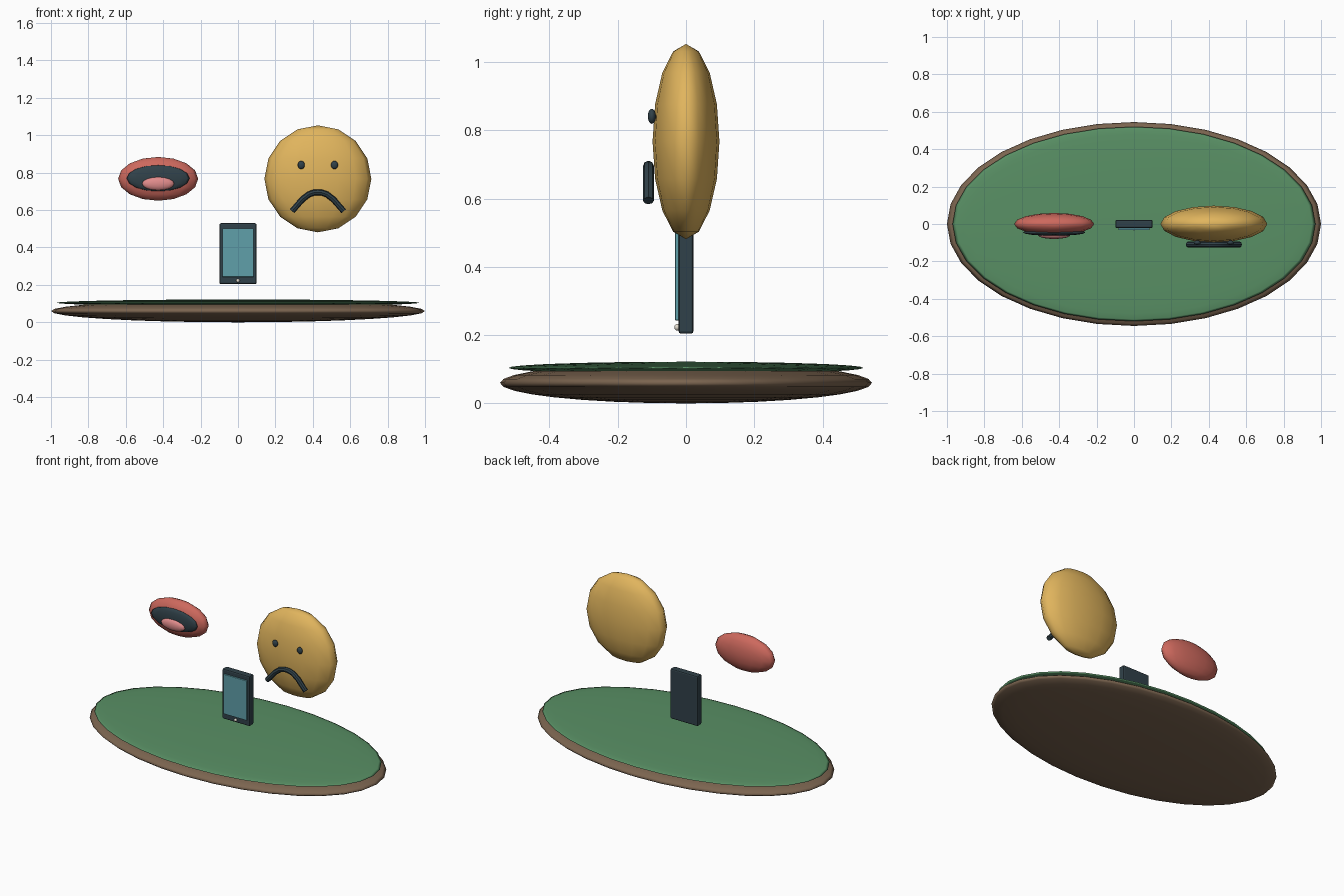
import bpy, bmesh
from mathutils import Matrix, Vector

if "Cube" in bpy.data.objects:
    bpy.data.objects.remove(bpy.data.objects["Cube"])


def mat(name, rgb):
    m = bpy.data.materials.new(name)
    m.diffuse_color = (*rgb, 1)
    m.use_nodes = True
    m.node_tree.nodes["Principled BSDF"].inputs["Base Color"].default_value = m.diffuse_color
    return m


GREEN = mat("green", (0.10, 0.28, 0.13))
BROWN = mat("brown", (0.20, 0.13, 0.08))
YELLOW = mat("yellow", (0.75, 0.46, 0.11))
RED = mat("red", (0.61, 0.14, 0.11))
DARK = mat("dark", (0.03, 0.053, 0.067))
TEAL = mat("teal", (0.115, 0.35, 0.40))
PINK = mat("pink", (0.75, 0.26, 0.26))
CREAM = mat("cream", (0.80, 0.75, 0.65))


def add(name, bm, material, smooth=True):
    me = bpy.data.meshes.new(name)
    for f in bm.faces:
        f.smooth = smooth
    bm.to_mesh(me)
    bm.free()
    me.materials.append(material)
    ob = bpy.data.objects.new(name, me)
    bpy.context.collection.objects.link(ob)
    return ob


def ellipsoid(name, loc, radii, material, seg=16, rings=8):
    bm = bmesh.new()
    bmesh.ops.create_uvsphere(bm, u_segments=seg, v_segments=rings, radius=1,
                              matrix=Matrix.LocRotScale(Vector(loc), None, Vector(radii)))
    return add(name, bm, material)


def box(name, loc, size, material, bevel):
    bm = bmesh.new()
    bmesh.ops.create_cube(bm, size=1, matrix=Matrix.LocRotScale(Vector(loc), None, Vector(size)))
    bmesh.ops.bevel(bm, geom=bm.edges[:], offset=bevel, segments=2, profile=0.5, affect='EDGES')
    return add(name, bm, material, False)


# Base: earth disc with a grass layer
ellipsoid("base_disc", (0, 0, 0.06), (1.0, 0.545, 0.06), BROWN, 32, 16)
ellipsoid("grass_layer", (0, 0, 0.104), (0.97, 0.52, 0.018), GREEN, 32, 16)

# Phone
box("phone_body", (0, 0, 0.367), (0.198, 0.044, 0.326), DARK, 0.008)
box("phone_screen", (0, -0.025, 0.372), (0.168, 0.014, 0.258), TEAL, 0.002)
ellipsoid("phone_button", (0, -0.026, 0.223), (0.01, 0.008, 0.01), CREAM)

# Open mouth
ellipsoid("lips", (-0.427, 0, 0.767), (0.214, 0.059, 0.117), RED)
ellipsoid("mouth_opening", (-0.427, -0.045, 0.77), (0.168, 0.018, 0.07), DARK)
ellipsoid("tongue", (-0.427, -0.06, 0.741), (0.086, 0.02, 0.036), PINK)

# Sad face
fx = 0.427
ellipsoid("face", (fx, 0, 0.767), (0.286, 0.098, 0.286), YELLOW)
for side, name in ((-1, "left_eye"), (1, "right_eye")):
    ellipsoid(name, (fx + side * 0.089, -0.1, 0.841), (0.019, 0.012, 0.022), DARK)

# Frown: round tube along a mirrored arch
half = [(0.138, 0.594), (0.082, 0.658), (0.048, 0.684), (0.022, 0.693)]
path = [(-x, z) for x, z in half] + [(0, 0.695)] + half[::-1]
cu = bpy.data.curves.new("frown_path", 'CURVE')
cu.dimensions = '3D'
cu.bevel_depth = 0.016
cu.bevel_resolution = 2
cu.use_fill_caps = True
sp = cu.splines.new('POLY')
sp.points.add(len(path) - 1)
for p, (x, z) in zip(sp.points, path):
    p.co = (fx + x, -0.11, z, 1)
cu.materials.append(DARK)
frown = bpy.data.objects.new("frown", cu)
bpy.context.collection.objects.link(frown)
bpy.context.view_layer.objects.active = frown
frown.select_set(True)
bpy.ops.object.convert(target='MESH')
bpy.ops.object.shade_smooth_by_angle()
